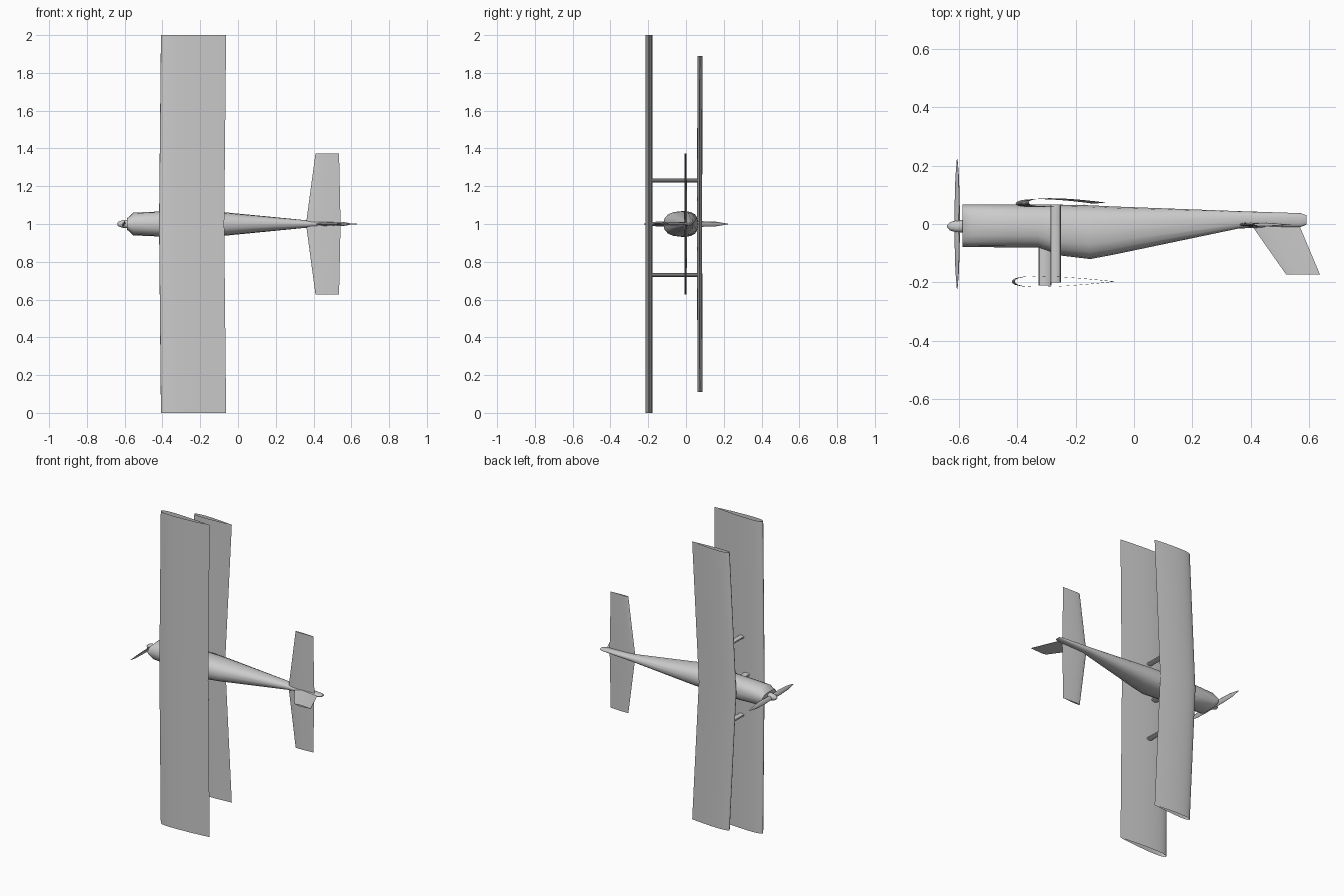
import bpy, bmesh, math

cube = bpy.data.objects.get("Cube")
if cube:
    bpy.data.objects.remove(cube)

grey = bpy.data.materials.new("plain_grey")
grey.use_nodes = True
COLOUR = (0.6, 0.6, 0.6, 1)
grey.diffuse_color = COLOUR
grey.node_tree.nodes["Principled BSDF"].inputs["Base Color"].default_value = COLOUR

MID = 1.0  # height of the fuselage axis; the span runs along z


def loft(name, rings, caps=True, sharp=35):
    """Skin a list of equal-length rings."""
    bm = bmesh.new()
    rows = [[bm.verts.new(p) for p in ring] for ring in rings]
    n = len(rows[0])
    for a, b in zip(rows, rows[1:]):
        for i in range(n):
            j = (i + 1) % n
            bm.faces.new((a[i], a[j], b[j], b[i]))
    if caps:
        bm.faces.new(rows[0])
        bm.faces.new(rows[-1])
    bmesh.ops.recalc_face_normals(bm, faces=bm.faces)
    mesh = bpy.data.meshes.new(name)
    bm.to_mesh(mesh)
    bm.free()
    mesh.materials.append(grey)
    obj = bpy.data.objects.new(name, mesh)
    bpy.context.collection.objects.link(obj)
    bpy.ops.object.select_all(action='DESELECT')
    obj.select_set(True)
    bpy.context.view_layer.objects.active = obj
    bpy.ops.object.shade_smooth_by_angle(angle=math.radians(sharp))
    return obj


def airfoil(lead, chord, y, thick, z, camber=0.0, n=12):
    """Closed wing section, blunt in front and thin behind; top faces -y."""
    ring = []
    for i in range(2 * n):
        t = abs(i - n) / n
        s = t * t
        side = -1 if i < n else 1
        half = 1.3 * thick * (math.sqrt(s) - s)
        bend = camber * 4 * s * (1 - s)
        ring.append((lead + chord * s, y + side * half * 1.5 + bend, z))
    return ring


def wing(name, half_span, lead, sweep, chord, y, thick, camber, tip_y=0):
    rings = []
    for k in (-1, -0.5, 0, 0.5, 1):
        a = abs(k)
        rings.append(airfoil(lead + sweep * a, chord, y + tip_y * a, thick,
                             MID + k * half_span, camber))
    return loft(name, rings, caps=False, sharp=50)


# Wings: open-ended shells
wing("upper_wing", 1.0, -0.418, 0.01, 0.345, -0.197, 0.038, 0.0)
wing("lower_wing", 0.89, -0.405, 0.045, 0.265, 0.07, 0.028, 0.002, 0.003)


def body_ring(x, top, bottom, half, n=16):
    cy, ry = (top + bottom) / 2, (bottom - top) / 2
    ring = []
    for i in range(n):
        a = math.tau * i / n
        c, s = math.cos(a), math.sin(a)
        ring.append((x, cy + ry * math.copysign(abs(c) ** 0.85, c),
                     MID + half * math.copysign(abs(s) ** 0.85, s)))
    return ring


# Fuselage: station, top, underside, half width
stations = [(-0.587, -0.078, 0.066, 0.03), (-0.555, -0.079, 0.067, 0.06),
            (-0.42, -0.08, 0.067, 0.066), (-0.33, -0.08, 0.067, 0.068),
            (-0.25, -0.108, 0.066, 0.068), (-0.15, -0.12, 0.064, 0.067),
            (-0.07, -0.105, 0.06, 0.062), (0.36, -0.015, 0.044, 0.02),
            (0.57, -0.01, 0.037, 0.009), (0.59, -0.002, 0.03, 0.004)]
loft("fuselage", [body_ring(*s) for s in stations], sharp=45)

# Spinner
loft("spinner", [body_ring(x, -0.008 - r, -0.008 + r, r)
                 for x, r in ((-0.585, 0.022), (-0.61, 0.02), (-0.63, 0.014), (-0.64, 0.003))])


def blade_ring(y, wide, deep, n=8):
    return [(-0.605 + deep * math.cos(math.tau * i / n) + 0.4 * wide * math.sin(math.tau * i / n),
             y, MID + wide * math.sin(math.tau * i / n)) for i in range(n)]


# Propeller blades
for label, d in (("upper", -1), ("lower", 1)):
    loft(f"propeller_blade_{label}",
         [blade_ring(d * y, w, t) for y, w, t in
          ((0, 0.012, 0.009), (0.08, 0.015, 0.006), (0.16, 0.012, 0.004), (0.222, 0.002, 0.001))])


def strut(name, z, x, half_chord, y0, y1, lean=0.0, half=0.01):
    rings = []
    for y, dx in ((y0, 0), (y1, lean)):
        rings.append([(x + dx + half_chord * math.cos(math.tau * i / 12), y,
                       z + half * math.sin(math.tau * i / 12)) for i in range(12)])
    return loft(name, rings)


# Wing struts and centre pylon
for label, z in (("left", 1.23), ("right", 0.73)):
    strut(f"wing_strut_{label}", z, -0.268, 0.018, -0.2, 0.066)
strut("centre_pylon", MID, -0.305, 0.022, -0.21, -0.02)

# Tailplane
tail = []
for k in (-1, -0.5, 0, 0.5, 1):
    a = abs(k)
    tail.append(airfoil(0.36 + 0.05 * a, 0.183 - 0.058 * a, -0.002, 0.016 - 0.006 * a,
                        MID + 0.372 * k, n=8))
loft("tailplane", tail)


def fin_ring(x0, x1, y, half):
    mid = x0 + 0.3 * (x1 - x0)
    return [(x0, y, MID), (mid, y, MID + half), (x1, y, MID + 0.001),
            (x1, y, MID - 0.001), (mid, y, MID - half)]


# Swept fin
loft("fin", [fin_ring(0.39, 0.56, 0.01, 0.01), fin_ring(0.41, 0.57, -0.015, 0.01),
             fin_ring(0.52, 0.636, -0.172, 0.005)])
